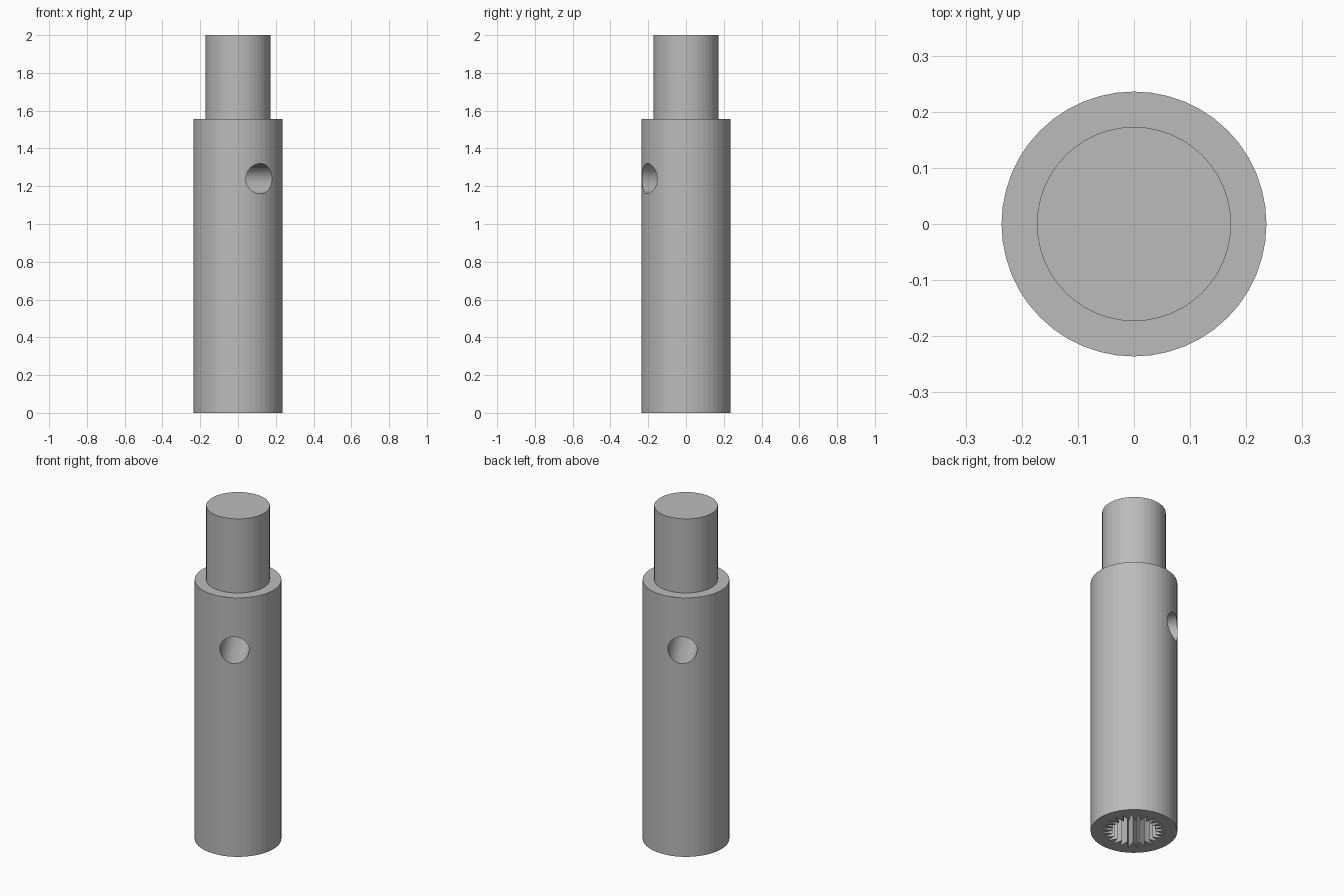
import bpy
import bmesh
from math import cos, sin, pi, radians
from mathutils import Matrix, Vector

cube = bpy.data.objects.get("Cube")
if cube:
    bpy.data.objects.remove(cube, do_unlink=True)

BODY_R, PIN_R = 0.236, 0.173
SHOULDER_Z, TOP_Z = 1.555, 2.0
SIDES = 48
HOLE_R, HOLE_Z, HOLE_ANGLE = 0.08, 1.24, radians(-60)
TEETH, ROOT_R, TIP_R, SOCKET_DEPTH = 24, 0.12, 0.178, 0.6

steel = bpy.data.materials.new("steel_grey")
steel.use_nodes = True
GREY = (0.5, 0.5, 0.5, 1)
steel.diffuse_color = GREY
steel.node_tree.nodes["Principled BSDF"].inputs["Base Color"].default_value = GREY


def ring(radius, z, sides):
    return [Vector((radius * cos(2 * pi * i / sides), radius * sin(2 * pi * i / sides), z))
            for i in range(sides)]


def loft(name, rings):
    """Solid through stacked rings of equal point count, capped at both ends."""
    bm = bmesh.new()
    loops = [[bm.verts.new(p) for p in r] for r in rings]
    bm.faces.new(loops[0][::-1])
    bm.faces.new(loops[-1])
    n = len(loops[0])
    for low, high in zip(loops, loops[1:]):
        for i in range(n):
            j = (i + 1) % n
            bm.faces.new((low[i], low[j], high[j], high[i]))
    bmesh.ops.recalc_face_normals(bm, faces=bm.faces)
    mesh = bpy.data.meshes.new(name)
    bm.to_mesh(mesh)
    bm.free()
    mesh.materials.append(steel)
    obj = bpy.data.objects.new(name, mesh)
    bpy.context.collection.objects.link(obj)
    return obj


def cut(target, cutter):
    cutter.hide_render = True
    mod = target.modifiers.new(cutter.name, 'BOOLEAN')
    mod.operation = 'DIFFERENCE'
    mod.solver = 'EXACT'
    mod.object = cutter
    bpy.context.view_layer.objects.active = target
    bpy.ops.object.modifier_apply(modifier=mod.name)
    bpy.data.objects.remove(cutter, do_unlink=True)


# Stepped shaft: wide body with a narrower pin on top
shaft = loft("stepped_shaft", [ring(BODY_R, 0, SIDES), ring(BODY_R, SHOULDER_Z, SIDES),
                               ring(PIN_R, SHOULDER_Z, SIDES), ring(PIN_R, TOP_Z, SIDES)])

# Cross hole drilled straight through the body
drill = loft("cross_hole_cutter", [ring(HOLE_R, -0.4, 32), ring(HOLE_R, 0.4, 32)])
drill.data.transform(Matrix.Translation((0, 0, HOLE_Z)) @ Matrix.Rotation(HOLE_ANGLE, 4, 'Z')
                     @ Matrix.Rotation(pi / 2, 4, 'Y'))
cut(shaft, drill)


# Toothed socket in the underside
def star(z):
    return [Vector((r * cos(a), r * sin(a), z)) for r, a in
            ((TIP_R if i % 2 == 0 else ROOT_R, pi * i / TEETH) for i in range(2 * TEETH))]


cut(shaft, loft("socket_cutter", [star(-0.1), star(SOCKET_DEPTH)]))
